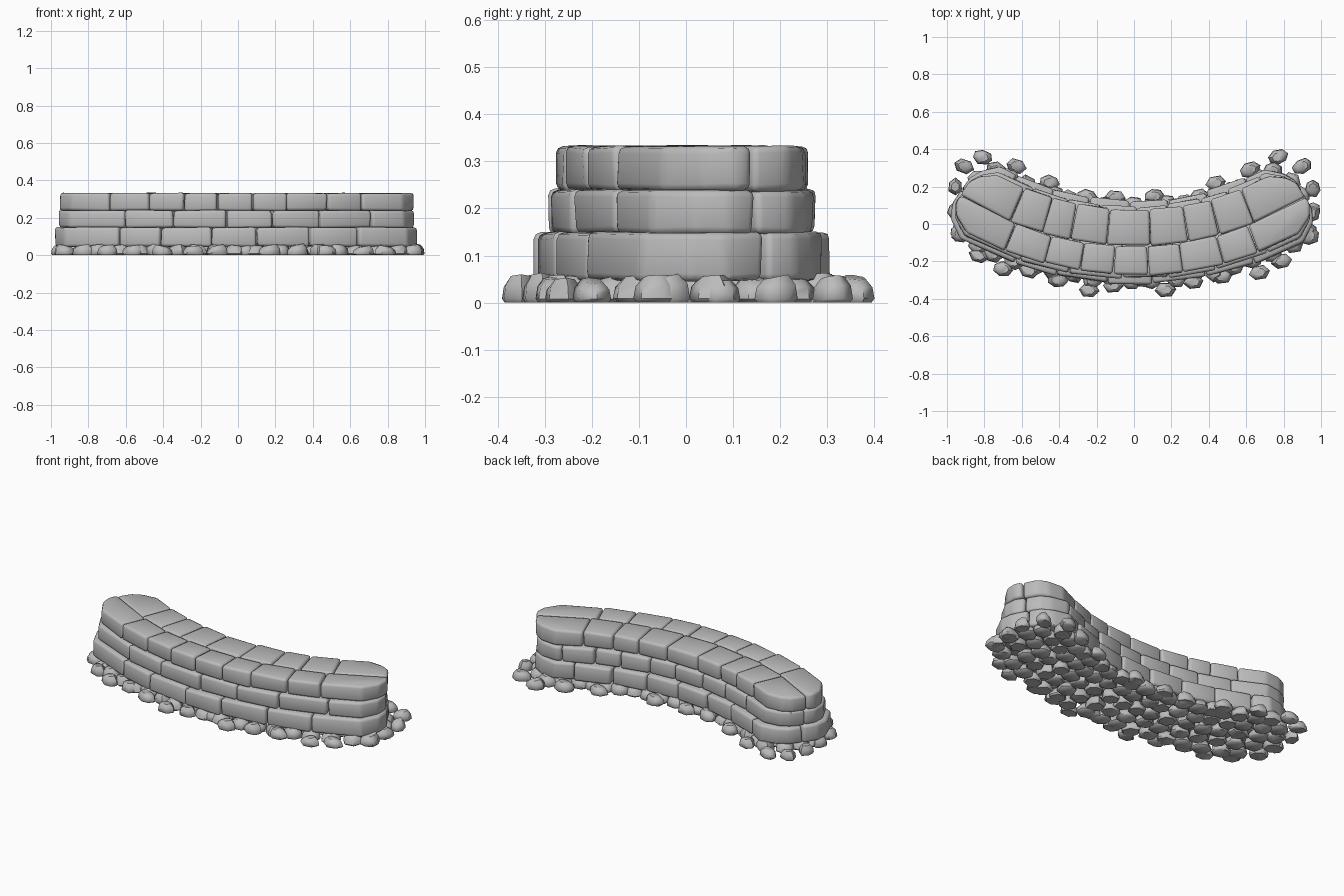
import bpy, bmesh, math, random

if "Cube" in bpy.data.objects:
    bpy.data.objects.remove(bpy.data.objects["Cube"])
random.seed(4)

R, YC = 1.7, 1.6          # radius and centre of the wall's curved centre line

stone = bpy.data.materials.new("grey stone")
stone.diffuse_color = (0.5, 0.5, 0.5, 1)
stone.use_nodes = True
stone.node_tree.nodes["Principled BSDF"].inputs["Base Color"].default_value = stone.diffuse_color


def place(s, d):
    """Distance along the wall and offset (back positive) to x, y."""
    a = s / R
    return (R - d) * math.sin(a), YC - (R - d) * math.cos(a)


def finish(bm, name):
    bmesh.ops.recalc_face_normals(bm, faces=bm.faces[:])
    me = bpy.data.meshes.new(name)
    bm.to_mesh(me)
    bm.free()
    me.materials.append(stone)
    me.shade_smooth()
    me.set_sharp_from_angle(angle=math.radians(50))
    ob = bpy.data.objects.new(name, me)
    bpy.context.collection.objects.link(ob)
    return ob


def loft(bm, rings):
    """Closed solid through rings of points."""
    vs = [[bm.verts.new(p) for p in ring] for ring in rings]
    n = len(vs[0])
    faces = [bm.faces.new(vs[0][::-1]), bm.faces.new(vs[-1])]
    for lo, hi in zip(vs, vs[1:]):
        for i in range(n):
            j = (i + 1) % n
            faces.append(bm.faces.new((lo[i], lo[j], hi[j], hi[i])))
    return faces


def brick(bm, outline, z0, z1):
    """Bevelled stone with slightly uneven corners."""
    pts = [place(s, d) for s, d in outline]
    j = lambda k: random.uniform(-k, k)
    rings = [[(x + j(.004), y + j(.004), z + j(.003)) for x, y in pts]
             for z in (z0, z1)]
    faces = loft(bm, rings)
    edges = list({e for f in faces for e in f.edges})
    bmesh.ops.bevel(bm, geom=edges, offset=.015, segments=2, profile=.5,
                    affect='EDGES', clamp_overlap=True)


def course(name, z0, z1, w, left, right, mid, front, back):
    """One layer of the wall: a front row and a back row of bricks."""
    bm = bmesh.new()
    g = .0015
    for side, seams in ((-1, front), (1, back)):
        cuts = [-left] + seams + [right]
        for i in range(len(cuts) - 1):
            s0, s1 = cuts[i] + g, cuts[i + 1] - g
            dm = mid + side * g
            out = side * (w + random.uniform(-.005, .005))
            # rounded corner on the two end bricks
            corner = lambda e, k: [(e, out * .38), (e - k * .035, out * .7),
                                   (e - k * .12, out)]
            a = corner(s0, -1) if i == 0 else [(s0, out)]
            b = corner(s1, 1) if i == len(cuts) - 2 else [(s1, out)]
            brick(bm, [(s0, dm)] + a + b[::-1] + [(s1, dm)], z0, z1)
    return finish(bm, name)


course("bottom_course", .046, .149, .220, .982, .955, .01,
       [-.575, -.37, -.125, .09, .345, .58],
       [-.74, -.5, -.27, -.03, .21, .45, .7])
course("middle_course", .146, .240, .194, .970, .948, -.01,
       [-.555, -.315, -.055, .165, .4, .66],
       [-.62, -.4, -.2, .02, .2, .4, .57, .78])
course("top_course", .237, .332, .173, .970, .955, -.02,
       [-.64, -.44, -.265, -.1, .073, .237, .44, .615],
       [-.67, -.49, -.34, -.145, .09, .29, .46, .65])


def pebble(bm, x, y, rx, ry, h, turn):
    """Irregular cobble with chamfered underside and domed top."""
    n = random.choice((6, 7))
    rad = [random.uniform(.9, 1.05) for _ in range(n)]
    tilt = random.uniform(-.15, .15)
    rings = []
    for k, z in ((.85, 0), (1, .16), (.9, .65), (.57, 1)):
        ring = []
        for i in range(n):
            a = math.tau * i / n
            u, v = rx * k * rad[i] * math.cos(a), ry * k * rad[i] * math.sin(a)
            lift = 1 + tilt * math.cos(a) if z > .5 else 1
            ring.append((x + u * math.cos(turn) - v * math.sin(turn),
                         y + u * math.sin(turn) + v * math.cos(turn),
                         h * z * lift))
        rings.append(ring)
    loft(bm, rings)


# loose pebbles around the foot of the wall
loose = [(-.955, .2), (-.91, .31), (-.81, .357), (-.63, .31), (-.45, .22), (-.25, .145),
         (-.10, .14), (.11, .15), (.44, .22), (.62, .29), (.77, .357), (.9, .31),
         (.957, .19), (.957, .07), (.94, -.04), (.79, -.2), (.67, -.26), (.47, -.28),
         (.32, -.31), (.17, -.352), (.04, -.30), (-.11, -.33), (-.24, -.354),
         (-.41, -.3), (-.56, -.25), (-.70, -.24), (-.83, -.17), (-.94, -.05), (-.957, .07)]
bm = bmesh.new()
for x, y in loose:
    side_on = abs(x) > .92
    pebble(bm, x, y, .048 if side_on else .058, .042, random.uniform(.046, .057),
           math.pi / 2 if side_on else math.atan2(x, YC - y) * random.uniform(.3, 1))
finish(bm, "loose_pebbles")

# bed of stones under the wall
bm = bmesh.new()
for d in (-.2, -.1, 0, .1, .19):
    reach = .87 if abs(d) > .15 else .93
    count = 19
    for i in range(count):
        s = -reach + 2 * reach * i / (count - 1)
        if 0 < i < count - 1:
            s += random.uniform(-.015, .015)
        x, y = place(s, d + random.uniform(-.01, .01))
        pebble(bm, x, y, .058, .055, random.uniform(.05, .058),
               s / R + random.uniform(-.3, .3))
finish(bm, "stone_bed")
